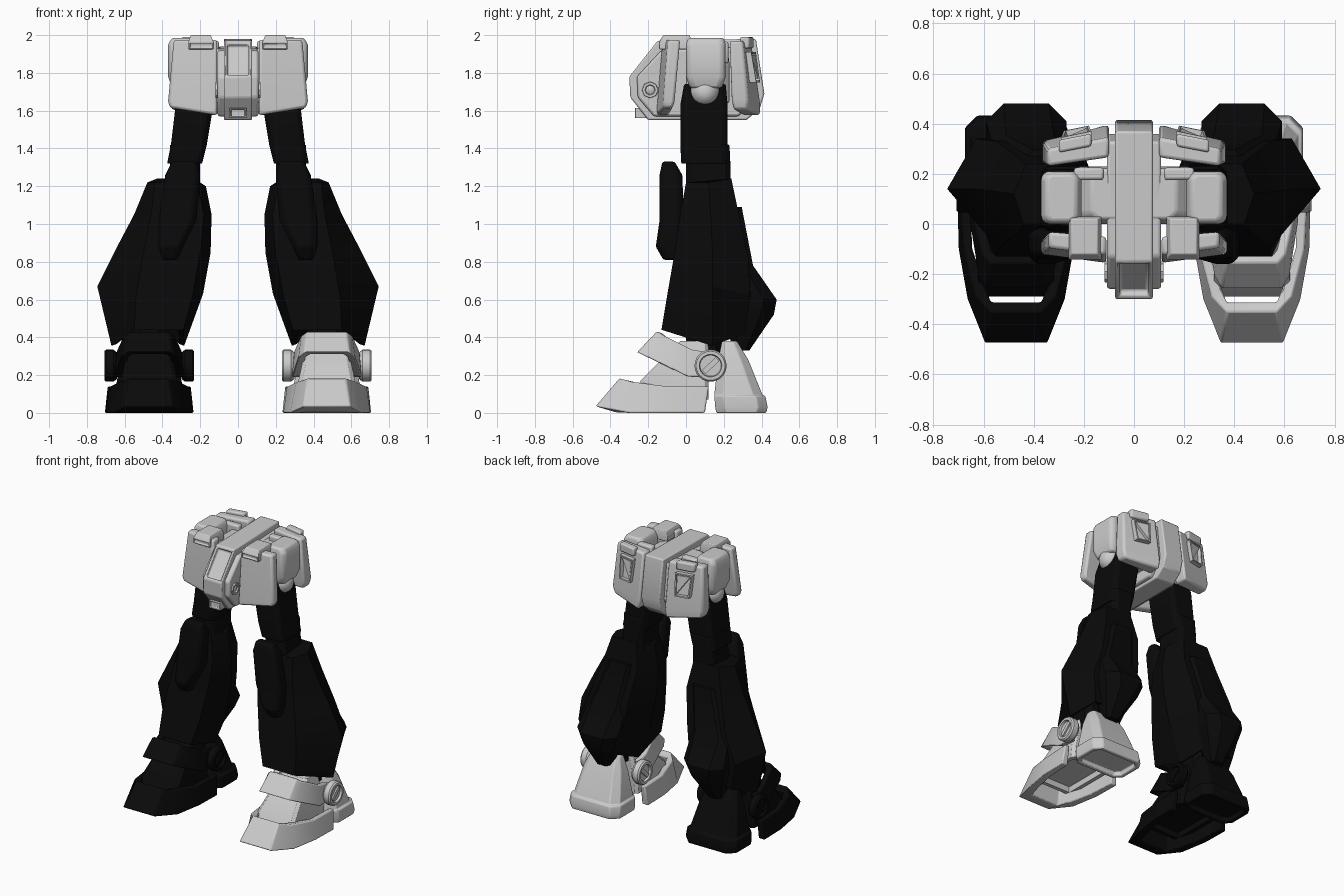
import bpy, bmesh, math
from mathutils import Vector


def material(name, value):
    m = bpy.data.materials.new(name)
    m.diffuse_color = (value, value, value, 1)
    return m


LIGHT = material("light_grey", 0.6)
BLACK = material("near_black", 0.003)


def loft(name, rings, mat, bevel=0.0, s=1, inset=None, segments=2):
    """Skin rings of points and cap the ends; s=-1 mirrors across x.
    inset = (face normal, width, depth) sinks a panel into matching faces."""
    bm = bmesh.new()
    rows = [[bm.verts.new((p[0] * s, p[1], p[2])) for p in r] for r in rings]
    n = len(rows[0])
    for a, b in zip(rows, rows[1:]):
        for i in range(n):
            j = (i + 1) % n
            bm.faces.new((a[i], a[j], b[j], b[i]))
    bm.faces.new(rows[0])
    bm.faces.new(rows[-1])
    bmesh.ops.recalc_face_normals(bm, faces=bm.faces)
    bm.normal_update()
    if inset:
        d = Vector(inset[0]).normalized()
        hit = [f for f in bm.faces if f.normal.dot(d) > 0.97]
        bmesh.ops.inset_individual(bm, faces=hit, thickness=inset[1])
        bmesh.ops.inset_individual(bm, faces=hit, thickness=0.004, depth=-inset[2])
    me = bpy.data.meshes.new(name)
    bm.to_mesh(me)
    bm.free()
    me.materials.append(mat)
    ob = bpy.data.objects.new(name, me)
    bpy.context.collection.objects.link(ob)
    bpy.ops.object.select_all(action='DESELECT')
    ob.select_set(True)
    bpy.context.view_layer.objects.active = ob
    bpy.ops.object.shade_smooth_by_angle(angle=math.radians(32))
    if bevel:
        b = ob.modifiers.new("bevel", 'BEVEL')
        b.width, b.segments = bevel, segments
        b.limit_method, b.angle_limit = 'ANGLE', math.radians(30)
    return ob


def box(x0, x1, y0, y1, z, c=0.0):
    """Horizontal ring: a rectangle, or an octagon with corner cut c."""
    if not c:
        return [(x0, y0, z), (x1, y0, z), (x1, y1, z), (x0, y1, z)]
    return [(x0 + c, y0, z), (x1 - c, y0, z), (x1, y0 + c, z), (x1, y1 - c, z),
            (x1 - c, y1, z), (x0 + c, y1, z), (x0, y1 - c, z), (x0, y0 + c, z)]


def block(name, x0, x1, y0, y1, z0, z1, mat, bevel=0.0, s=1, **k):
    return loft(name, [box(x0, x1, y0, y1, z0), box(x0, x1, y0, y1, z1)], mat, bevel, s, **k)


def prism(x0, x1, profile):
    return [[(x, y, z) for y, z in profile] for x in (x0, x1)]


def disc(x, r, y, z, n=24):
    return [(x, y + r * math.cos(i * math.tau / n), z + r * math.sin(i * math.tau / n))
            for i in range(n)]


def u_band(half, cx=0.47):
    """Complete a U-shaped sweep by reflecting its sections about x = cx."""
    return half + [[(2 * cx - x, y, z) for x, y, z in sec] for sec in reversed(half)]


# ---- pelvis centre ----
crotch = [(-.15, 1.97), (-.30, 1.78), (-.295, 1.67), (-.20, 1.55), (.32, 1.55),
          (.39, 1.61), (.415, 1.69), (.37, 1.98)]
loft("crotch_block", prism(-.075, .075, crotch), LIGHT, .012, inset=((0, -.19, .15), .024, .03))
cheeks = [(-.13, 1.92), (-.26, 1.78), (-.255, 1.67), (-.17, 1.57), (.28, 1.57),
          (.36, 1.68), (.33, 1.94)]
loft("crotch_cheeks", prism(-.108, .108, cheeks), LIGHT, .012)
block("crotch_lower_vent", -.045, .045, -.27, -.20, 1.56, 1.615, LIGHT, .006,
      inset=((0, -1, 0), .01, .02))
loft("waist_block", [box(-.25, .25, 0, .23, 1.64, .03), box(-.25, .25, 0, .23, 1.85, .03),
                     box(-.17, .17, .02, .22, 1.93, .03)], LIGHT, .01)

for s, side in ((1, "left"), (-1, "right")):
    def nm(part):
        return side + "_" + part

    # ---- skirts and hips ----
    loft(nm("front_skirt"), [
        [(.11, -.155, 1.575), (.36, -.12, 1.615), (.36, -.07, 1.615), (.11, -.09, 1.575)],
        [(.11, -.155, 1.62), (.37, -.12, 1.65), (.37, -.06, 1.65), (.11, -.08, 1.62)],
        [(.11, -.125, 1.975), (.34, -.095, 1.975), (.34, -.03, 1.975), (.11, -.05, 1.975)],
    ], LIGHT, .014, s)
    loft(nm("front_skirt_clip"), [box(.13, .262, -.142, .03, 1.925), box(.13, .262, -.142, .03, 1.965),
                                  box(.145, .25, -.12, .02, 2.0)], LIGHT, .009, s,
         inset=((0, -1, 0), .012, .008))
    loft(nm("crotch_side_vent"), [disc(.10, .045, -.19, 1.71, 8), disc(.118, .042, -.19, 1.71, 8),
                                  disc(.118, .028, -.19, 1.71, 8), disc(.108, .024, -.19, 1.71, 8),
                                  disc(.114, .01, -.19, 1.71, 8)], LIGHT, 0, s)
    loft(nm("hip_armour"), [box(.22, .35, .02, .19, 1.72, .02), box(.21, .37, 0, .21, 1.78, .02),
                            box(.21, .37, 0, .21, 1.95, .02), box(.23, .35, .01, .20, 1.985, .02)],
         LIGHT, .012, s)
    cap = [disc(.28 + .085 * math.sin(a), .08 * math.cos(a), .10, 1.70)
           for a in [i * math.pi / 12 for i in range(-5, 6)]]
    loft(nm("hip_ball"), cap, LIGHT, 0, s)
    block(nm("waist_clip"), .12, .24, .175, .225, 1.85, 1.965, LIGHT, .012, s)
    loft(nm("rear_skirt"), [
        [(.11, .30, 1.575), (.35, .25, 1.605), (.35, .325, 1.605), (.11, .395, 1.575)],
        [(.10, .29, 1.64), (.365, .24, 1.66), (.365, .33, 1.66), (.10, .395, 1.64)],
        [(.10, .265, 1.97), (.345, .23, 1.97), (.345, .30, 1.97), (.10, .345, 1.97)],
    ], LIGHT, .014, s)
    loft(nm("rear_skirt_clip"), [[(.17, .31, z), (.30, .285, z), (.30, .335, z), (.17, .36, z)]
                                 for z in (1.93, 1.99)], LIGHT, .01, s)
    # ---- rear skirt vent: recessed frame with a diagonal wedge ----
    loft(nm("rear_vent_frame"), [
        [(.18, .33, 1.75), (.28, .31, 1.75), (.28, .372, 1.75), (.18, .392, 1.75)],
        [(.17, .32, 1.91), (.29, .30, 1.91), (.29, .345, 1.91), (.17, .37, 1.91)],
    ], LIGHT, 0, s, inset=((.2 * s, 1, .15), .012, .025))
    loft(nm("rear_vent_wedge"), [[(.185, .32, 1.895), (.275, .31, 1.895), (.19, .32, 1.77)],
                                 [(.185, .368, 1.895), (.275, .345, 1.895), (.19, .382, 1.77)]],
         LIGHT, 0, s)

    # ---- thigh and knee ----
    loft(nm("thigh"), [box(.12, .30, -.01, .21, 1.74, .02), box(.13, .33, -.03, .22, 1.63, .025),
                       box(.165, .355, -.03, .22, 1.42, .025), box(.19, .375, -.025, .22, 1.32, .025)],
         BLACK, .006, s)
    loft(nm("knee_joint"), [box(.17, .36, 0, .23, 1.42, .03), box(.20, .36, 0, .235, 1.32, .03),
                            box(.2, .38, 0, .24, 1.1, .03)], BLACK, .006, s)
    loft(nm("knee_guard"), [box(.22, .35, -.125, -.06, 1.33, .015), box(.20, .385, -.14, -.02, 1.26, .025),
                            box(.22, .42, -.14, -.01, 1.02, .03), box(.29, .42, -.16, -.02, .88, .03),
                            box(.32, .40, -.12, -.04, .81, .015)], BLACK, .01, s)

    # ---- flared shin armour with pointed side hems ----
    shin = [
        [(.22, 0, 1.22), (.44, 0, 1.22), (.48, .12, 1.22), (.43, .24, 1.24), (.23, .24, 1.24), (.17, .12, 1.2)],
        [(.18, -.03, 1.05), (.46, -.03, 1.05), (.55, .13, 1.05), (.48, .28, 1.05), (.2, .28, 1.05), (.14, .12, 1.05)],
        [(.2, -.06, .85), (.5, -.06, .85), (.645, .14, .87), (.55, .33, .82), (.24, .33, .82), (.145, .13, .85)],
        [(.24, -.1, .62), (.54, -.1, .62), (.745, .14, .67), (.63, .34, .62), (.27, .35, .62), (.185, .14, .63)],
        [(.29, -.13, .44), (.55, -.13, .44), (.67, .14, .355), (.59, .31, .42), (.36, .31, .42), (.285, .14, .355)],
    ]
    rim = [(.47 + (x - .47) * .86, .1 + (y - .1) * .86, z + .01) for x, y, z in shin[-1]]
    loft(nm("shin"), shin + [rim, [(x, y, .55) for x, y, z in rim]], BLACK, 0, s)
    loft(nm("calf"), [box(.25, .42, .18, .295, 1.09, .02), box(.27, .56, .2, .355, .78, .05),
                      box(.27, .59, .2, .48, .60, .07), box(.30, .57, .2, .465, .52, .07),
                      box(.40, .50, .25, .335, .33, .02)], BLACK, 0, s)

    # ---- foot ----
    foot = LIGHT if s > 0 else BLACK
    loft(nm("ankle_stem"), [disc_ring for disc_ring in (box(.38, .56, 0, .2, .30, .04),
                                                      box(.38, .56, 0, .2, .56, .04))], BLACK, 0, s)
    loft(nm("toe_shell"), u_band([
        [(.235, .10, 0), (.25, .12, .14), (.285, .12, .14), (.285, .10, 0)],
        [(.24, -.10, 0), (.26, -.10, .14), (.295, -.10, .14), (.295, -.10, 0)],
        [(.275, -.30, 0), (.31, -.29, .165), (.35, -.26, .16), (.33, -.26, 0)],
        [(.345, -.478, .035), (.37, -.35, .185), (.37, -.31, .16), (.36, -.36, .0)]]),
        foot, .008, s)
    loft(nm("instep"), [box(.31, .63, -.29, .12, .07, .02), box(.32, .62, -.24, .12, .17, .02),
                        box(.35, .59, -.10, .12, .31, .02), box(.37, .57, -.03, .12, .38, .02)],
         foot, .008, s, inset=((0, 0, -1), .03, .04))
    loft(nm("heel"), [box(.27, .67, .16, .425, 0, .05), box(.265, .675, .155, .432, .03, .05),
                      box(.27, .67, .15, .42, .09, .05), box(.285, .655, .15, .405, .095, .05),
                      box(.32, .62, .17, .33, .28, .04), box(.36, .58, .19, .27, .38, .02)],
         foot, .006, s, inset=((0, 0, -1), .03, .03))
    loft(nm("ankle_guard"), u_band([
        [(.285, .12, .19), (.295, .12, .32), (.33, .12, .32), (.33, .12, .19)],
        [(.285, .01, .19), (.30, .03, .335), (.335, .03, .335), (.33, .02, .20)],
        [(.32, -.21, .295), (.335, -.12, .41), (.37, -.10, .40), (.36, -.17, .295)],
        [(.35, -.26, .32), (.365, -.155, .43), (.385, -.12, .42), (.385, -.20, .31)]]),
        foot, .008, s)
    # ---- ankle pivots with a slotted face ----
    for face, tag in ((1, "outer"), (-1, "inner")):
        steps = [(.17, .07), (.19, .085), (.228, .085), (.238, .077), (.238, .06), (.222, .056)]
        loft(nm(tag + "_ankle_pivot"), [disc(.47 + face * x, r, .13, .25) for x, r in steps],
             foot, 0, s)
        c, d = .05 * math.cos(.75), .05 * math.sin(.75)
        w = .010
        bar = [(.13 - c + w, .25 - d - w), (.13 + c + w, .25 + d - w),
               (.13 + c - w, .25 + d + w), (.13 - c - w, .25 - d + w)]
        loft(nm(tag + "_pivot_bar"), prism(.47 + face * .215, .47 + face * .232, bar), foot, 0, s)
